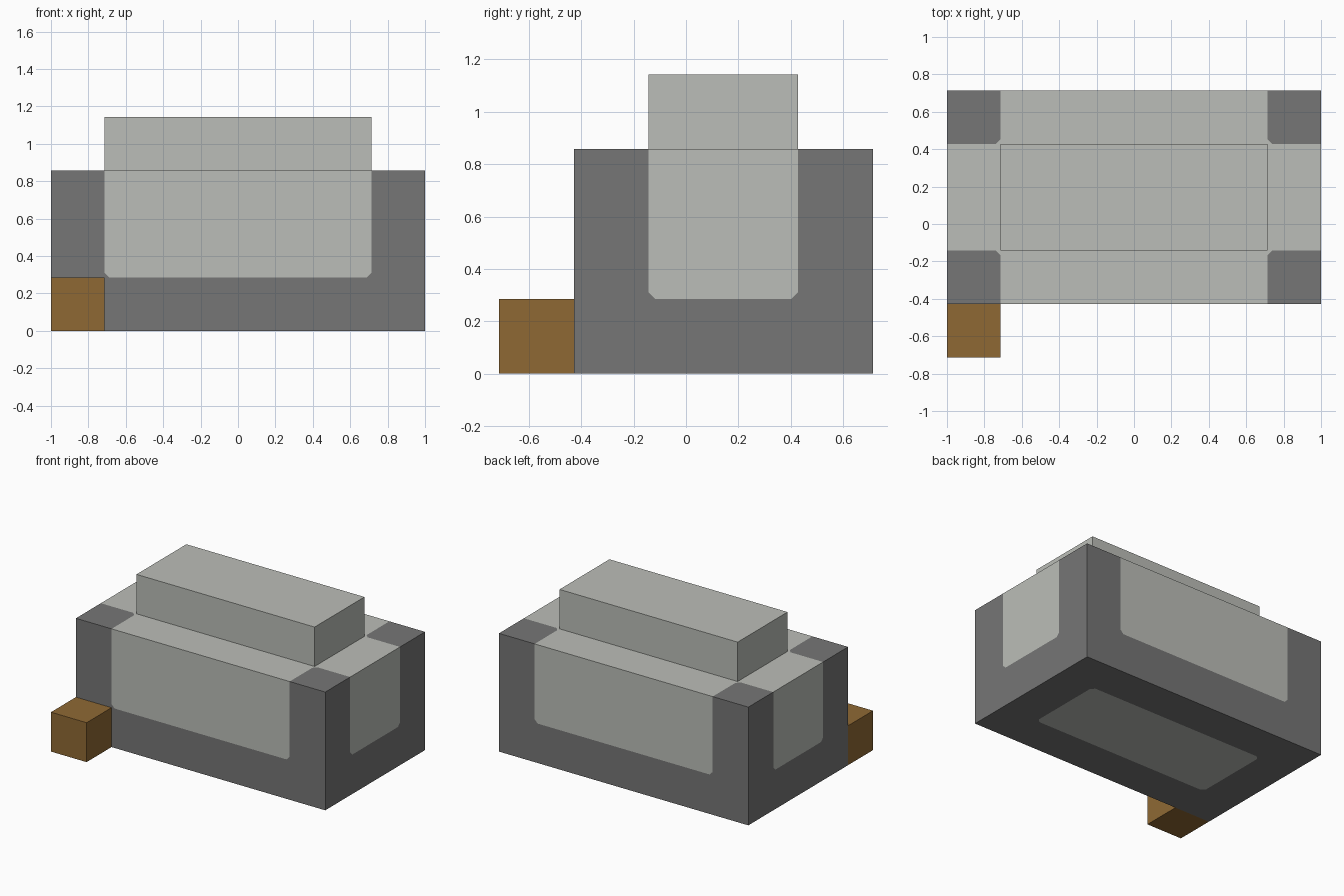
import bpy
import bmesh
from mathutils import Vector

U = 2 / 7          # one module of the design
MID_Y = U / 2      # depth centre of the main block

cube = bpy.data.objects.get("Cube")
if cube:
    bpy.data.objects.remove(cube, do_unlink=True)


def material(name, rgb):
    mat = bpy.data.materials.new(name)
    mat.use_nodes = True
    mat.diffuse_color = (*rgb, 1)
    mat.node_tree.nodes["Principled BSDF"].inputs["Base Color"].default_value = (*rgb, 1)
    return mat


light = material("light grey", (0.50, 0.515, 0.48))
dark = material("dark grey", (0.181, 0.181, 0.181))
brown = material("brown", (0.275, 0.141, 0.034))


def box_mesh(size, centre):
    bm = bmesh.new()
    bmesh.ops.create_cube(bm, size=1)
    for v in bm.verts:
        v.co = Vector(size) * v.co + Vector(centre)
    return bm


def finish(bm, name, mats):
    mesh = bpy.data.meshes.new(name)
    bm.to_mesh(mesh)
    bm.free()
    for mat in mats:
        mesh.materials.append(mat)
    obj = bpy.data.objects.new(name, mesh)
    bpy.context.collection.objects.link(obj)
    return obj


# Main block, cut along the panel borders
bm = box_mesh((7 * U, 4 * U, 3 * U), (0, MID_Y, 1.5 * U))
cuts = [((s * 2.5 * U, 0, 0), (1, 0, 0)) for s in (-1, 1)]
cuts += [((0, MID_Y + s * U, 0), (0, 1, 0)) for s in (-1, 1)]
cuts += [((0, 0, U), (0, 0, 1))]
for point, normal in cuts:
    geom = bm.verts[:] + bm.edges[:] + bm.faces[:]
    bmesh.ops.bisect_plane(bm, geom=geom, plane_co=point, plane_no=normal)

# Small chamfers where panel borders meet
bm.normal_update()
corners = [v for v in bm.verts
           if all(f.normal.dot(v.link_faces[0].normal) > 0.9 for f in v.link_faces)]
bmesh.ops.bevel(bm, geom=corners, offset=0.025, affect='VERTICES', segments=1)
bm.normal_update()

# Light panels on the faces, dark frame along the lower and upright edges
for f in bm.faces:
    c = f.calc_center_median()
    if f.calc_area() < 0.005:
        is_light = f.normal.z > 0.5
    else:
        outer = (abs(c.x) > 2.5 * U) + (abs(c.y - MID_Y) > U) + (c.z < U)
        is_light = outer <= 1
    f.material_index = 0 if is_light else 1
finish(bm, "main_block", [light, dark])

# Raised top block
finish(box_mesh((5 * U, 2 * U, U), (0, MID_Y, 3.5 * U)), "top_block", [light])

# Small step at the front corner
finish(box_mesh((U, U, U), (-3 * U, -2 * U, U / 2)), "corner_step", [brown])
